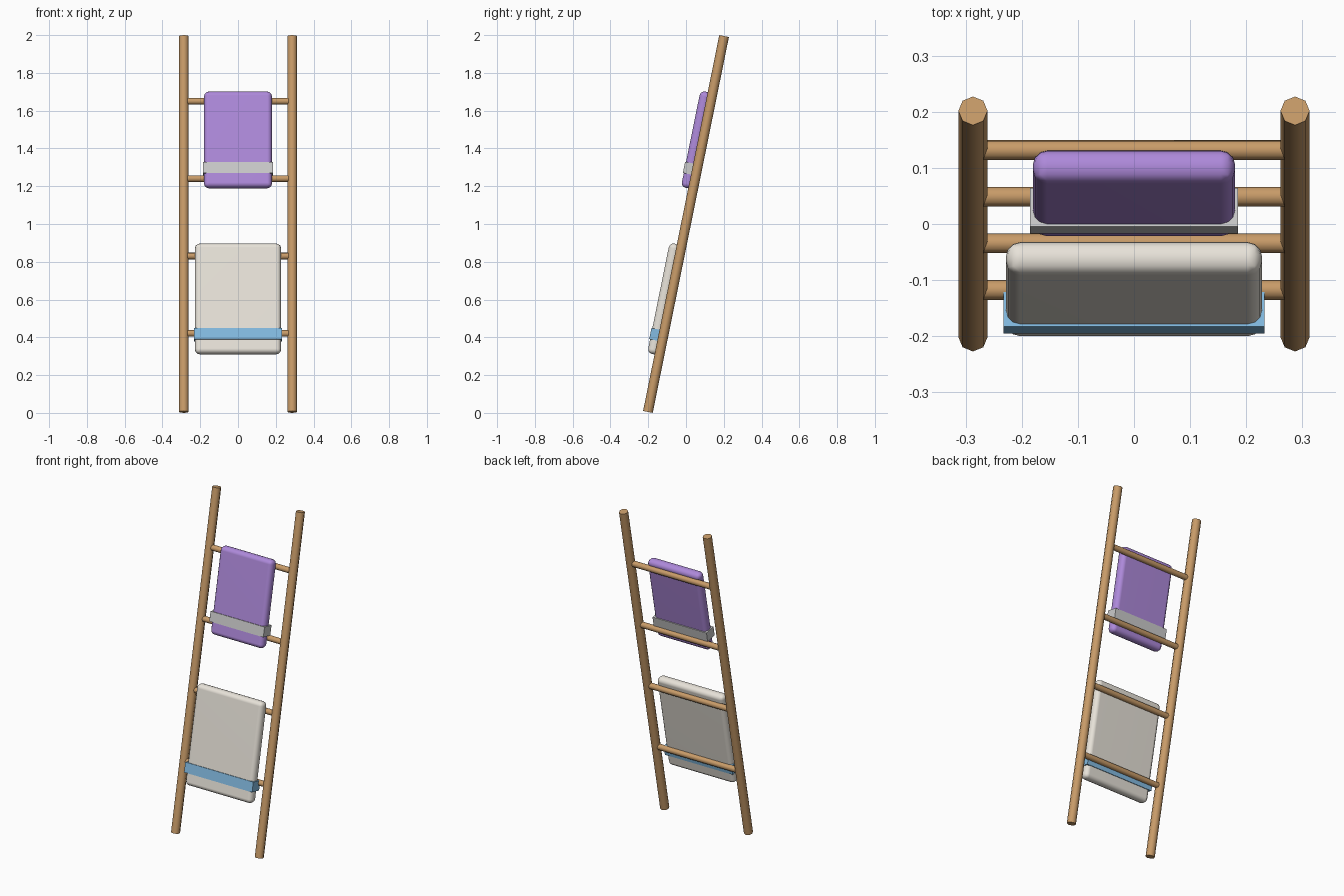
import bpy, math
from mathutils import Matrix

if "Cube" in bpy.data.objects:
    bpy.data.objects.remove(bpy.data.objects["Cube"])

# Everything is placed in the ladder's own plane, then leaned back
LEAN = Matrix.Translation((0, 0, 1)) @ Matrix.Rotation(-0.2, 4, 'X')


def material(name, rgb):
    m = bpy.data.materials.new(name)
    m.diffuse_color = (*rgb, 1)
    m.use_nodes = True
    m.node_tree.nodes["Principled BSDF"].inputs["Base Color"].default_value = m.diffuse_color
    return m


wood = material("wood", (0.58, 0.33, 0.14))
purple = material("purple_cloth", (0.42, 0.25, 0.70))
cream = material("cream_cloth", (0.80, 0.76, 0.69))
blue = material("blue_stripe", (0.23, 0.50, 0.76))


def finish(name, loc, mat, rot=Matrix()):
    ob = bpy.context.object
    ob.name = name
    ob.matrix_world = LEAN @ Matrix.Translation(loc) @ rot
    if mat:
        ob.data.materials.append(mat)
    return ob


def pole(name, loc, radius, length, rot=Matrix()):
    bpy.ops.mesh.primitive_cylinder_add(vertices=8, radius=radius, depth=length)
    ob = finish(name, loc, wood, rot)
    bpy.ops.object.shade_smooth_by_angle(angle=math.radians(50))
    return ob


def slab(name, loc, size, mat, bevel=0):
    bpy.ops.mesh.primitive_cube_add(size=1)
    ob = bpy.context.object
    ob.data.transform(Matrix.Diagonal((*size, 1)))
    finish(name, loc, mat)
    if bevel:
        mod = ob.modifiers.new("round", 'BEVEL')
        mod.width = bevel
        mod.segments = 3
        for p in ob.data.polygons:
            p.use_smooth = True
        ob.modifiers.new("normals", 'WEIGHTED_NORMAL')
    return ob


# Side rails
for side, x in (("left", -0.287), ("right", 0.287)):
    pole(side + "_rail", (x, 0, 0), 0.026, 2.03)

# Rungs
for i in range(4):
    pole(f"rung_{i + 1}", (0, 0, -0.591 + 0.418 * i), 0.018, 0.574,
         Matrix.Rotation(math.pi / 2, 4, 'Y'))

# Hanging towels with their stripes
slab("upper_towel", (0, -0.035, 0.447), (0.36, 0.06, 0.52), purple, 0.025)
slab("upper_towel_stripe", (0, -0.035, 0.292), (0.37, 0.07, 0.06), None)
slab("lower_towel", (0, -0.035, -0.412), (0.456, 0.06, 0.596), cream, 0.025)
slab("lower_towel_stripe", (0, -0.035, -0.606), (0.466, 0.07, 0.06), blue)
